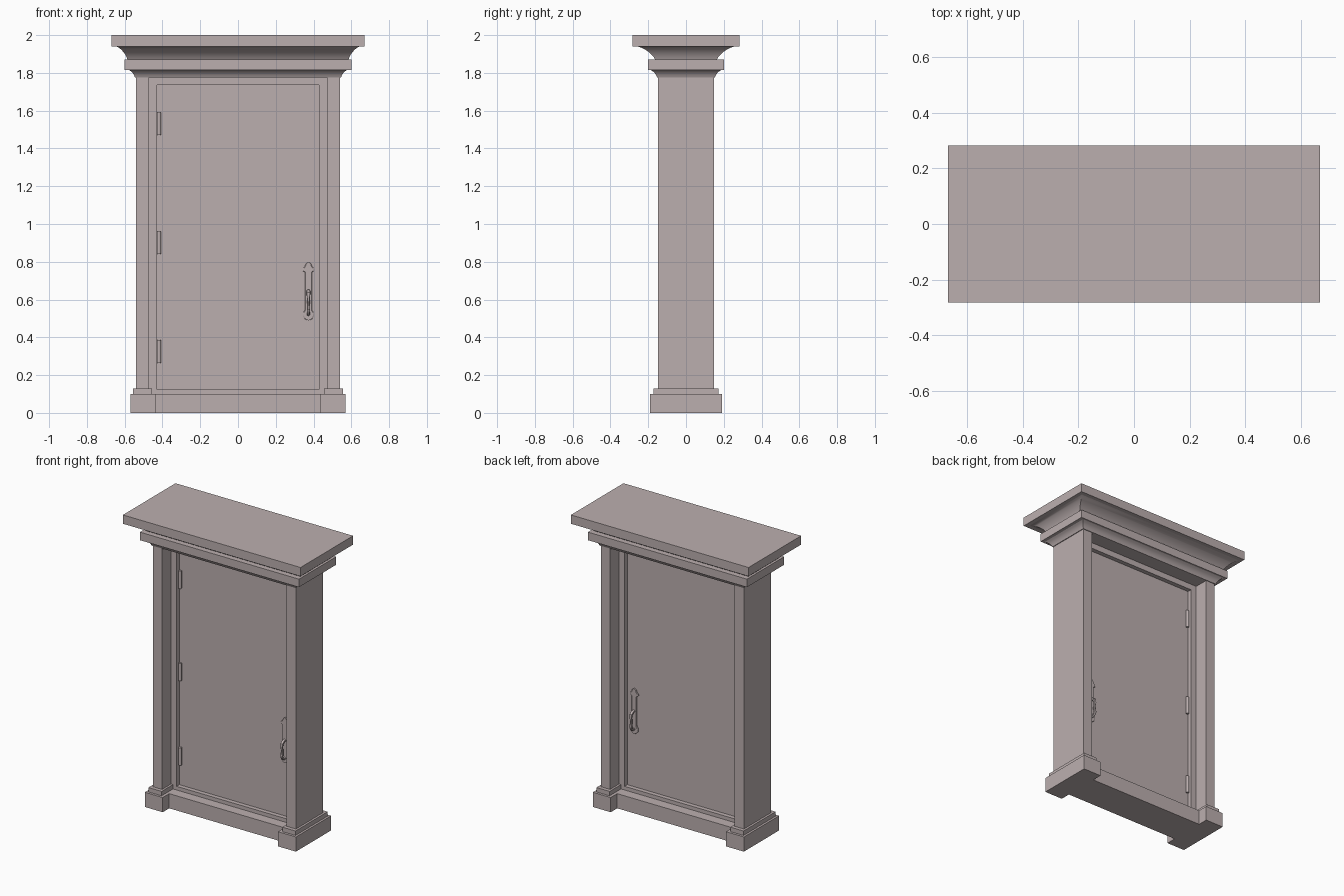
import bpy, bmesh, math
from mathutils import Vector

if "Cube" in bpy.data.objects:
    bpy.data.objects.remove(bpy.data.objects["Cube"])

stone = bpy.data.materials.new("warm_grey")
stone.use_nodes = True
COLOUR = (0.50, 0.43, 0.43, 1)
stone.diffuse_color = COLOUR
stone.node_tree.nodes["Principled BSDF"].inputs["Base Color"].default_value = COLOUR


def finish(name, bm, smooth=False):
    bmesh.ops.recalc_face_normals(bm, faces=bm.faces)
    mesh = bpy.data.meshes.new(name)
    bm.to_mesh(mesh)
    bm.free()
    obj = bpy.data.objects.new(name, mesh)
    bpy.context.collection.objects.link(obj)
    mesh.materials.append(stone)
    if smooth:
        bpy.ops.object.select_all(action="DESELECT")
        obj.select_set(True)
        bpy.context.view_layer.objects.active = obj
        bpy.ops.object.shade_smooth_by_angle(angle=math.radians(35))
    return obj


def loft(name, rings, smooth=False):
    """Skin a list of closed rings of points and cap both ends."""
    bm = bmesh.new()
    loops = [[bm.verts.new(p) for p in ring] for ring in rings]
    for a, b in zip(loops, loops[1:]):
        for i in range(len(a)):
            j = (i + 1) % len(a)
            bm.faces.new((a[i], a[j], b[j], b[i]))
    bm.faces.new(loops[0])
    bm.faces.new(loops[-1])
    return finish(name, bm, smooth)


def rect(hx, hy, z, cx=0):
    return [(cx - hx, -hy, z), (cx + hx, -hy, z), (cx + hx, hy, z), (cx - hx, hy, z)]


def box(name, x0, x1, hy, z0, z1):
    cx, hx = (x0 + x1) / 2, abs(x1 - x0) / 2
    return loft(name, [rect(hx, hy, z0, cx), rect(hx, hy, z1, cx)])


# Pillars, plinths and jambs on both sides
for side, s in (("left", 1), ("right", -1)):
    box(side + "_pillar", s * 0.47, s * 0.54, 0.147, 0.13, 1.775)
    box(side + "_plinth", s * 0.435, s * 0.57, 0.19, 0, 0.10)
    box(side + "_plinth_step", s * 0.455, s * 0.555, 0.173, 0.10, 0.13)
    box(side + "_jamb", s * 0.428, s * 0.47, 0.05, 0.10, 1.775)

# Sill, frame rails and door leaf
box("sill", -0.435, 0.435, 0.12, 0, 0.10)
box("bottom_rail", -0.428, 0.428, 0.05, 0.10, 0.125)
box("head_rail", -0.428, 0.428, 0.05, 1.735, 1.775)
box("door", -0.428, 0.428, 0.02, 0.125, 1.735)


def cove(low, high, steps=7):
    """Concave quarter sweep of (half x, half y, z) from low to high."""
    rings = []
    for i in range(steps + 1):
        t = i / steps * math.pi / 2
        out, up = 1 - math.cos(t), math.sin(t)
        # Blend the quarter round with a straight slope for a shallow hollow
        out, up = (out + i / steps) / 2, (up + i / steps) / 2
        rings.append(rect(low[0] + (high[0] - low[0]) * out,
                          low[1] + (high[1] - low[1]) * out,
                          low[2] + (high[2] - low[2]) * up))
    return rings


# Cornice: lower moulding, band, hollow and top slab
loft("lower_moulding", cove((0.545, 0.152, 1.775), (0.577, 0.187, 1.815), 4), True)
loft("cornice_band", [rect(0.60, 0.20, 1.815), rect(0.60, 0.20, 1.87)])
loft("cornice_hollow", cove((0.585, 0.163, 1.87), (0.643, 0.255, 1.94)), True)
loft("top_slab", [rect(0.67, 0.283, 1.94), rect(0.67, 0.283, 2.0)])


# Handle back plate: half outline (half width, z), mirrored
HANDLE_X = 0.373
arc = [(0.030 * math.sin(a), 0.52 - 0.030 * math.cos(a))
       for a in (math.radians(d) for d in range(0, 140, 23))]
half = arc + [(0.019, 0.55), (0.019, 0.745), (0.032, 0.752), (0.030, 0.766),
              (0.020, 0.775), (0.014, 0.790), (0, 0.80)]
outline = half + [(-x, z) for x, z in half[-2:0:-1]]

# Grip centre line: (distance from door middle, z, radius)
grip = [(0.022, 0.645, 0.009), (0.042, 0.645, 0.010), (0.058, 0.632, 0.010),
        (0.062, 0.610, 0.008), (0.056, 0.588, 0.007), (0.058, 0.565, 0.009),
        (0.062, 0.545, 0.009), (0.052, 0.527, 0.008), (0.036, 0.522, 0.008),
        (0.022, 0.522, 0.009)]


def tube(name, path, x, s, sides=10):
    """Tapered round bar along a path in the y-z plane."""
    pts = [Vector((x, s * y, z)) for y, z, r in path]
    rings = []
    for i, p in enumerate(pts):
        along = (pts[min(i + 1, len(pts) - 1)] - pts[max(i - 1, 0)]).normalized()
        across = Vector((1, 0, 0))
        normal = along.cross(across)
        rings.append([p + path[i][2] * (math.cos(a) * across + math.sin(a) * normal)
                      for a in (2 * math.pi * k / sides for k in range(sides))])
    return loft(name, rings, True)


# Handles and hinges on both faces of the door
for face, s in (("front", -1), ("back", 1)):
    loft(face + "_handle_plate",
         [[(HANDLE_X + x * k, s * y, z) for x, z in outline]
          for y, k in ((0.015, 1), (0.026, 1), (0.029, 0.8))])
    tube(face + "_handle_grip", grip, HANDLE_X, s)
    for i, z in enumerate((0.325, 0.90, 1.53)):
        tube(f"{face}_hinge_{i + 1}",
             [(0.026, z - 0.06, 0.010), (0.026, z + 0.06, 0.010)], -0.418, s, 12)
